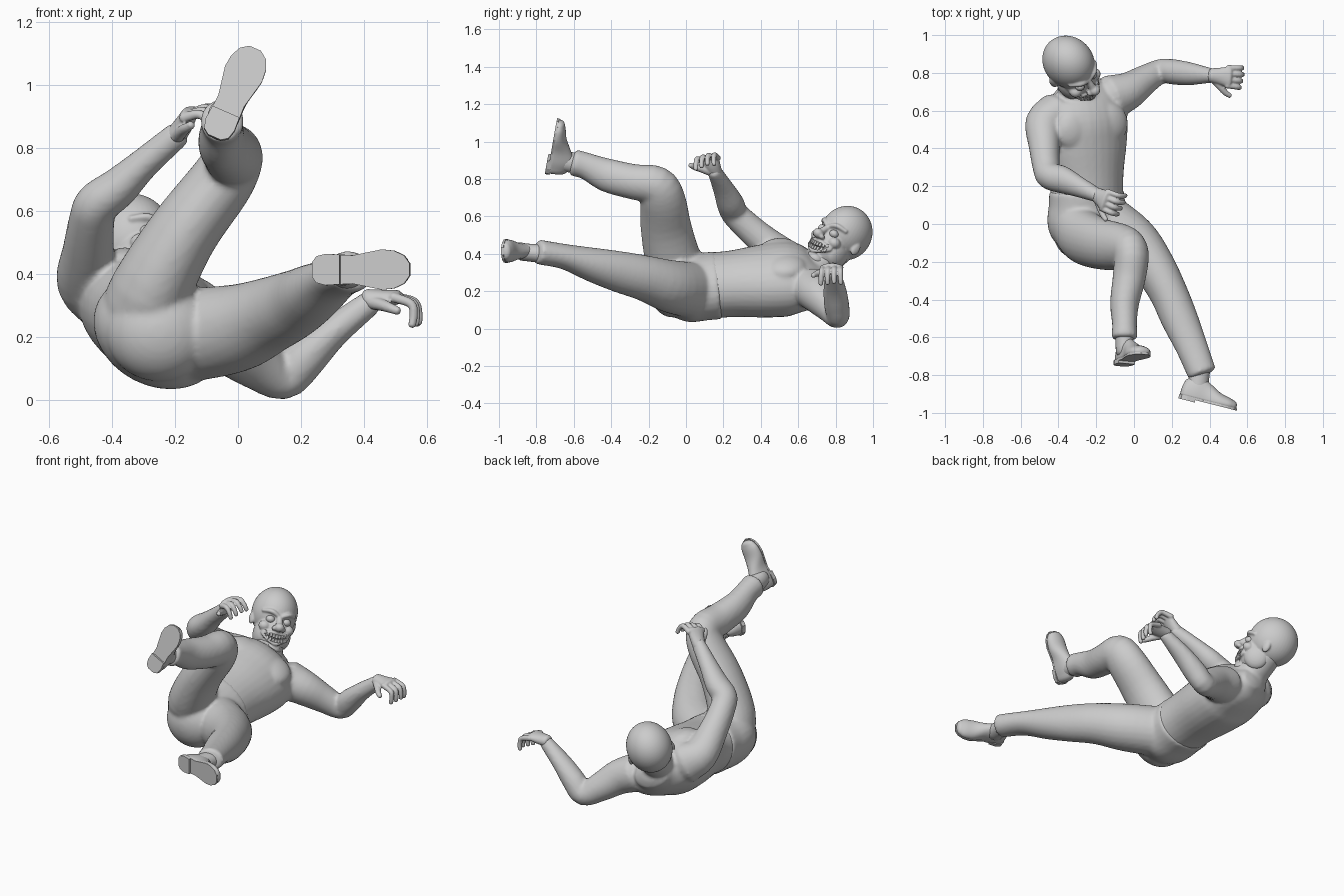
import bpy, bmesh
from math import sin, cos, pi, radians, sqrt
from mathutils import Vector, Matrix

if "Cube" in bpy.data.objects:
    bpy.data.objects.remove(bpy.data.objects["Cube"])


def frame(origin, fwd, up):
    """Matrix with local Y = fwd, Z = up."""
    y = Vector(fwd).normalized()
    x = y.cross(Vector(up)).normalized()
    z = x.cross(y)
    m = Matrix((x, y, z)).transposed().to_4x4()
    m.translation = Vector(origin)
    return m


def finish(name, bm, voxel=0, smooth=4, matrix=None, flat=False):
    bmesh.ops.recalc_face_normals(bm, faces=bm.faces)
    for f in bm.faces:
        f.smooth = not flat
    me = bpy.data.meshes.new(name)
    bm.to_mesh(me)
    bm.free()
    ob = bpy.data.objects.new(name, me)
    bpy.context.collection.objects.link(ob)
    if matrix:
        ob.matrix_world = matrix
    if voxel:
        r = ob.modifiers.new("blend", 'REMESH')
        r.mode, r.voxel_size, r.use_smooth_shade = 'VOXEL', voxel, True
        s = ob.modifiers.new("soften", 'SMOOTH')
        s.factor, s.iterations = 0.5, smooth
    return ob


def ball(bm, c, r, rot=Matrix.Identity(4)):
    m = Matrix.Translation(c) @ rot @ Matrix.Diagonal((*r, 1))
    bmesh.ops.create_uvsphere(bm, u_segments=48, v_segments=32, radius=1, matrix=m)


def loft(bm, stations, side=(1, 0, 0), n=24, steps=4, cap=0.6):
    """Tube through (x, y, z, half width, half depth) stations, domed ends."""
    P = [Vector(s) for s in stations]
    P = [2 * P[0] - P[1]] + P + [2 * P[-1] - P[-2]]
    S = []
    for i in range(1, len(P) - 2):
        a, b, c, d = P[i - 1:i + 3]
        for k in range(steps):
            t = k / steps
            S.append(0.5 * (2 * b + (c - a) * t + (2 * a - 5 * b + 4 * c - d) * t * t
                            + (3 * b - a - 3 * c + d) * t ** 3))
    S.append(P[-2])
    C = [Vector(s[:3]) for s in S]
    rings = []
    for i, s in enumerate(S):
        tan = (C[min(i + 1, len(C) - 1)] - C[max(i - 1, 0)]).normalized()
        rings.append((C[i], tan, s[3], s[4]))

    def dome(r, sgn):
        c, t, a, b = r
        return [(c + t * sgn * cap * min(a, b) * sin(q), t, a * cos(q), b * cos(q))
                for q in (radians(35), radians(65), radians(86))]
    rings = dome(rings[0], -1)[::-1] + rings + dome(rings[-1], 1)
    loops = []
    for c, t, a, b in rings:
        u = Vector(side)
        u = (u - t * u.dot(t)).normalized()
        v = t.cross(u)
        loops.append([bm.verts.new(c + u * a * cos(2 * pi * k / n) + v * b * sin(2 * pi * k / n))
                      for k in range(n)])
    for p, q in zip(loops, loops[1:]):
        for k in range(n):
            bm.faces.new((p[k], p[(k + 1) % n], q[(k + 1) % n], q[k]))
    bm.faces.new(loops[0])
    bm.faces.new(loops[-1])


# torso, neck and arms, blended into one skin
ROLL = (.88, .12, -.45)
bm = bmesh.new()
loft(bm, [(-.25, .12, .23, .2, .17), (-.25, .25, .24, .2, .172), (-.262, .42, .255, .235, .185),
          (-.272, .55, .268, .248, .185), (-.28, .66, .265, .22, .14), (-.29, .73, .28, .13, .09)], ROLL, 32)
chest = frame((0, 0, 0), (-.12, .98, .1), (.43, -.1, .88))
for c in ((-.14, .53, .33), (-.31, .5, .41)):
    ball(bm, c, (.115, .115, .062), chest)
loft(bm, [(-.29, .64, .3, .12, .1), (-.31, .73, .36, .095, .09), (-.335, .83, .44, .085, .085)])
loft(bm, [(-.12, .67, .22, .12, .11), (-.03, .705, .18, .1, .1), (.06, .765, .115, .078, .082),
          (.145, .81, .068, .064, .066), (.21, .805, .13, .067, .067), (.3, .795, .215, .06, .052),
          (.42, .785, .31, .037, .04)], (0, 1, 0))
loft(bm, [(-.41, .6, .33, .1, .12), (-.475, .535, .38, .095, .102), (-.475, .41, .475, .083, .082),
          (-.463, .295, .578, .074, .072), (-.445, .255, .625, .073, .07), (-.38, .235, .675, .073, .064),
          (-.3, .2, .75, .057, .05), (-.19, .15, .845, .037, .042)], (0, 1, 0))
finish("torso_and_arms", bm, .011)

# trousers: pelvis, raised leg, stretched leg
bm = bmesh.new()
loft(bm, [(-.25, .17, .232, .206, .175), (-.25, .1, .225, .208, .173), (-.25, .0, .215, .215, .17),
          (-.23, -.08, .215, .17, .14)], ROLL, 32, cap=.2)
loft(bm, [(-.30, .02, .24, .15, .15), (-.275, -.06, .35, .13, .15), (-.175, -.105, .53, .112, .137),
          (-.055, -.125, .69, .103, .122), (-.015, -.16, .765, .094, .106), (-.025, -.28, .785, .088, .095),
          (-.05, -.42, .82, .077, .09), (-.05, -.53, .868, .066, .072), (-.05, -.6, .888, .07, .072)], cap=.2)
loft(bm, [(-.17, .03, .205, .145, .15), (-.01, -.09, .228, .138, .14), (.10, -.22, .27, .116, .122),
          (.18, -.36, .305, .102, .11), (.24, -.5, .342, .098, .092), (.305, -.65, .385, .085, .068),
          (.36, -.79, .41, .077, .066)], cap=.2)
ball(bm, (-.25, -.07, .22), (.17, .13, .16))
finish("trousers", bm, .011, 6)

# socks
bm = bmesh.new()
loft(bm, [(-.05, -.56, .88, .05, .055), (-.05, -.68, .9, .046, .055)])
loft(bm, [(.35, -.76, .4, .055, .05), (.335, -.88, .41, .055, .046)])
finish("socks", bm)


# shoes with sole and heel block
def slab(name, outline, z0, z1, m):
    bm = bmesh.new()
    pts = outline + [(-x, y) for x, y in reversed(outline)]
    f = bm.faces.new([bm.verts.new((x, y, z0)) for x, y in pts])
    g = bmesh.ops.extrude_face_region(bm, geom=[f])["geom"]
    bmesh.ops.translate(bm, vec=(0, 0, z1 - z0), verts=[v for v in g if isinstance(v, bmesh.types.BMVert)])
    finish(name, bm, matrix=m, flat=True)


SOLE = [(.022, 0), (.042, .014), (.05, .045), (.047, .09), (.045, .13), (.055, .18), (.064, .225),
        (.06, .265), (.045, .298), (.02, .316)]
for tag, heel, toe, up in (("raised", (-.075, -.75, .835), (.055, -.7, 1.12), (0, 1, -.2)),
                           ("stretched", (.235, -.92, .415), (.55, -1.0, .415), (.26, .97, 0))):
    m = frame(heel, Vector(toe) - Vector(heel), up)
    slab(tag + "_shoe_sole", SOLE, .01, .022, m)
    slab(tag + "_shoe_heel", SOLE[:4], -.003, .011, m)
    bm = bmesh.new()
    loft(bm, [(0, .028, .03, .041, .085), (0, .08, .03, .047, .115), (0, .145, .03, .047, .085),
              (0, .21, .03, .06, .05), (0, .265, .03, .058, .036), (0, .295, .03, .043, .026)])
    for v in bm.verts:
        v.co.z = max(v.co.z, .016)
    finish(tag + "_shoe_upper", bm, matrix=m)


# hands: local Y points to the knuckles, Z is the back of the hand
def hand(name, wrist, fwd, back, bends):
    m = frame(wrist, fwd, back)
    bm = bmesh.new()
    loft(bm, [(0, -.02, 0, .038, .034), (0, .03, 0, .046, .03), (0, .08, .005, .058, .022)])
    for j in range(4):
        x, y, z = (j - 1.5) * .031, .085, .005
        st = [(x, y - .02, z, .016, .016)]
        for k, (seg, deg) in enumerate(zip((.045, .038, .032), bends)):
            y += seg * cos(radians(deg + 5 * abs(j - 1)))
            z -= seg * sin(radians(deg + 5 * abs(j - 1)))
            st.append((x * (1.08 + .04 * k), y, z, .0145 - .001 * k, .0145 - .001 * k))
        loft(bm, st, n=12)
    loft(bm, [(.025, .0, -.01, .022, .022), (.06, .035, -.02, .019, .019),
              (.085, .06, -.03, .016, .016), (.1, .085, -.04, .013, .013)], (0, 0, 1), 12)
    finish(name, bm, .005, 2, m)


hand("left_hand", (.43, .785, .32), (1, -.08, .04), (0, 0, 1), (22, 70, 92))
hand("right_hand", (-.19, .15, .85), (.55, -.35, .8), (-.65, .1, .75), (45, 85, 115))

# head, looking towards its left
HEAD = frame((-.345, .855, .51), (.71, -.57, .42), (-.1, .51, .85))
MZ = -.152


def mouth(x, dz=0, out=.1):
    return (x, .06 + out * sqrt(max(0, .9 - (x / .1) ** 2)), MZ + dz + 4 * x * x)


bm = bmesh.new()
ball(bm, (0, -.002, .002), (.13, .147, .147))
ball(bm, (0, .055, -.1), (.1, .095, .13))
ball(bm, (0, .108, -.21), (.052, .045, .034))
ball(bm, (0, .18, -.088), (.029, .03, .026))
loft(bm, [(0, .12, -.01, .018, .02), (0, .158, -.06, .018, .02), (0, .175, -.088, .024, .022)])
for s in (-1, 1):
    loft(bm, [(s * .012, .142, -.022, .012, .014), (s * .05, .135, -.004, .014, .018),
              (s * .092, .095, -.006, .012, .016)], (0, 0, 1))
    ball(bm, (s * .07, .108, -.09), (.034, .034, .03))
    ball(bm, (s * .027, .17, -.096), (.014, .018, .014))
    ball(bm, (s * .072, .04, -.13), (.036, .07, .07))
    ball(bm, (s * .124, -.0, -.055), (.013, .024, .036), Matrix.Rotation(s * .3, 4, 'Z'))
for dz in (.03, -.03):
    loft(bm, [mouth(x, dz * (1 - (x / .08) ** 2)) + (.01, .01) for x in (-.078, -.05, 0, .05, .078)],
         (0, 0, 1), 12)
finish("head", bm, .0055, 3, HEAD)

# eyeballs
bm = bmesh.new()
for s in (-1, 1):
    ball(bm, (s * .047, .122, -.048), (.026, .026, .022))
finish("eyes", bm, matrix=HEAD)

# two rows of bared teeth
bm = bmesh.new()
for dz in (.012, -.012):
    for i in range(-4, 5):
        m = Matrix.Translation(mouth(i * .0155, dz, .102)) @ Matrix.Rotation(-i * .16, 4, 'Z')
        bmesh.ops.create_cube(bm, size=1, matrix=m @ Matrix.Diagonal((.014, .018, .021, 1)))
teeth = finish("teeth", bm, matrix=HEAD, flat=True)
bev = teeth.modifiers.new("round", 'BEVEL')
bev.width, bev.segments = .003, 2
